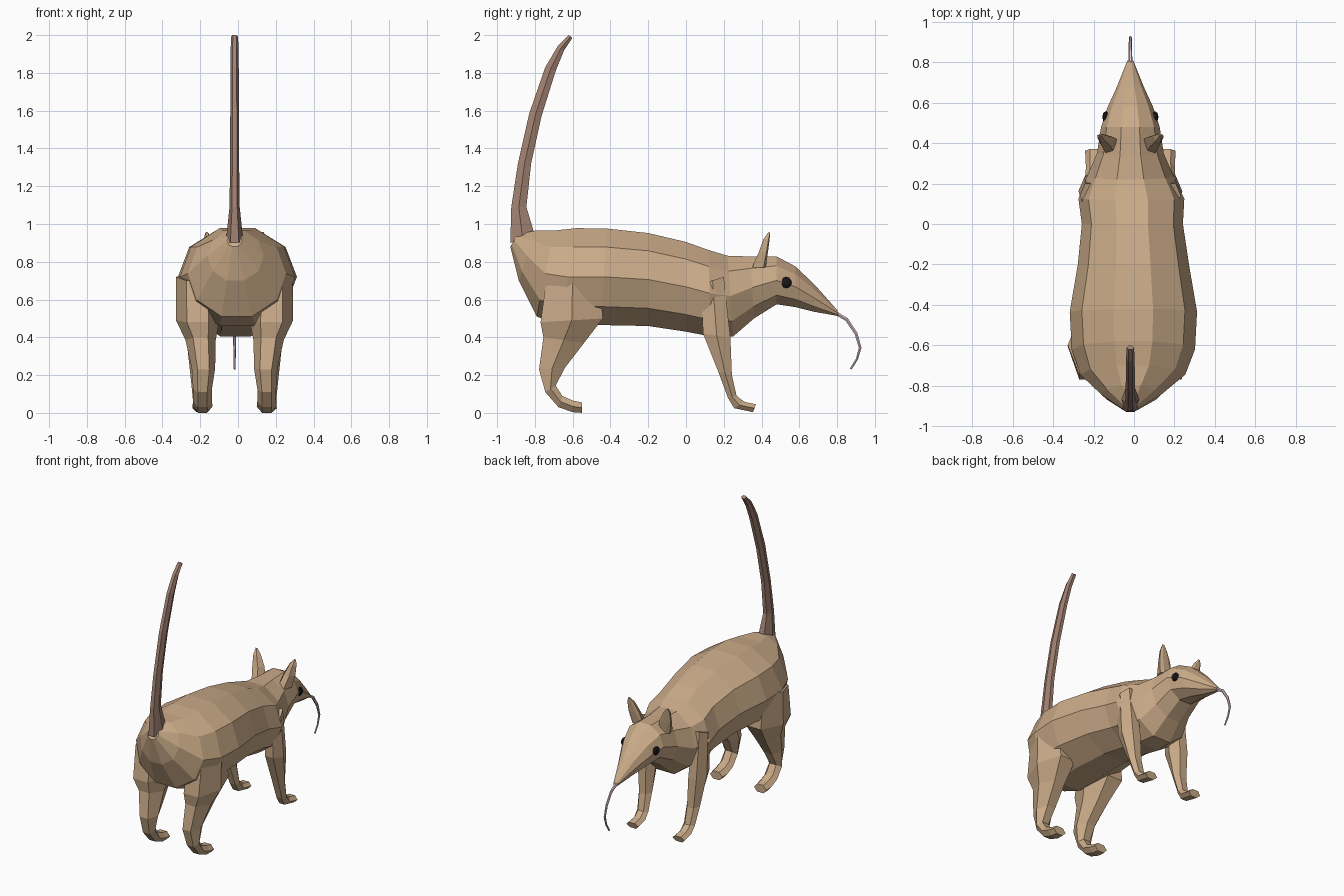
import bpy, bmesh
from math import sin, cos, pi
from mathutils import Vector

MID = -0.018  # symmetry plane of head, legs and tail


def mat(name, rgb):
    m = bpy.data.materials.new(name)
    m.diffuse_color = (*rgb, 1)
    return m


FUR = mat("fur", (0.60, 0.41, 0.25))
DARK = mat("tail_skin", (0.36, 0.22, 0.17))
BLACK = mat("eye_black", (0.01, 0.01, 0.01))
PINK = mat("tongue_pink", (0.72, 0.55, 0.62))


def loft(name, sections, n, material, side=1, dent=1.0):
    """Skin rings; each is (upper y, z, lower y, z, centre x, half width)."""
    bm = bmesh.new()
    rings = []
    for ay, az, by, bz, cx, hw in sections:
        a, b = Vector((0, ay, az)), Vector((0, by, bz))
        c, u = (a + b) / 2, (a - b) / 2 / cos(pi / n)
        ring = []
        for k in range(n):
            t = (k + 0.5) * 2 * pi / n
            p = c + u * cos(t) + Vector((cx + hw * sin(t), 0, 0))
            if dent < 1 and k in (0, n - 1):
                p -= u * cos(t) * (1 - dent)
            p.x = MID + side * p.x
            ring.append(bm.verts.new(p))
        rings.append(ring)
    for r, s in zip(rings, rings[1:]):
        for k in range(n):
            j = (k + 1) % n
            bm.faces.new((r[k], r[j], s[j], s[k]))
    bm.faces.new(rings[0])
    bm.faces.new(rings[-1])
    bmesh.ops.recalc_face_normals(bm, faces=bm.faces)
    me = bpy.data.meshes.new(name)
    bm.to_mesh(me)
    bm.free()
    me.materials.append(material)
    ob = bpy.data.objects.new(name, me)
    bpy.context.collection.objects.link(ob)
    return ob


# Rump, trunk, neck and pointed head
loft("body", [
    (-.89, .945, -.93, .88, 0, .04),
    (-.80, .965, -.885, .70, .005, .15),
    (-.70, .965, -.79, .51, .012, .26),
    (-.58, .978, -.66, .46, .015, .305),
    (-.42, .976, -.45, .465, .015, .315),
    (-.20, .952, -.20, .46, .015, .275),
    (0, .905, 0, .43, .01, .25),
    (.12, .862, .13, .405, .005, .262),
    (.22, .832, .25, .405, 0, .215),
    (.34, .828, .36, .50, 0, .165),
    (.48, .828, .48, .575, 0, .145),
    (.58, .775, .58, .56, 0, .112),
    (.68, .68, .68, .535, 0, .066),
    (.80, .545, .81, .512, 0, .016)], 10, FUR)

# Upright tail
loft("tail", [
    (-.80, .94, -.93, .90, 0, .045),
    (-.845, 1.09, -.925, 1.09, 0, .027),
    (-.82, 1.32, -.89, 1.32, 0, .024),
    (-.765, 1.57, -.83, 1.585, 0, .023),
    (-.69, 1.81, -.745, 1.83, 0, .022),
    (-.645, 1.92, -.68, 1.94, 0, .021),
    (-.602, 1.985, -.62, 2.0, 0, .018)], 6, DARK)

# Long curled tongue
path = [Vector(p) for p in ((.79, .53), (.85, .495), (.90, .42),
                            (.922, .345), (.905, .285), (.872, .232))]
tongue = []
for i, p in enumerate(path):
    d = (path[min(i + 1, 5)] - path[max(i - 1, 0)]).normalized()
    r = .01 - .001 * i
    tongue.append((p.x + d.y * -r, p.y + d.x * r, p.x + d.y * r, p.y - d.x * r, 0, r))
loft("tongue", tongue, 6, PINK)

for side, label in ((-1, "left"), (1, "right")):
    # Hind leg with bent hock and paw
    loft(label + "_hind_leg", [
        (-.46, .74, -.74, .70, .20, .11),
        (-.44, .50, -.77, .48, .195, .115),
        (-.54, .37, -.755, .40, .18, .08),
        (-.64, .24, -.778, .23, .165, .062),
        (-.69, .145, -.745, .11, .17, .05),
        (-.655, .09, -.675, .03, .17, .05),
        (-.60, .065, -.60, .004, .17, .053),
        (-.55, .055, -.55, .0, .17, .048)], 6, FUR, side)
    # Front leg and paw
    loft(label + "_front_leg", [
        (.20, .72, .08, .68, .20, .05),
        (.235, .40, .09, .42, .195, .062),
        (.243, .20, .17, .22, .185, .05),
        (.268, .09, .222, .08, .18, .042),
        (.31, .058, .255, .025, .178, .042),
        (.37, .046, .355, .004, .178, .046)], 6, FUR, side)
    # Cupped ear
    loft(label + "_ear", [
        (.47, .77, .35, .77, .10, .045),
        (.468, .86, .385, .85, .12, .043),
        (.464, .92, .41, .92, .138, .026),
        (.452, .95, .437, .957, .148, .007)], 6, FUR, side, dent=.2)
    # Faceted eye bead
    bpy.ops.mesh.primitive_uv_sphere_add(
        segments=8, ring_count=5, radius=.03,
        location=(MID + side * .122, .53, .69))
    eye = bpy.context.object
    eye.name = label + "_eye"
    eye.scale = (.6, 1, 1)
    eye.data.materials.append(BLACK)
